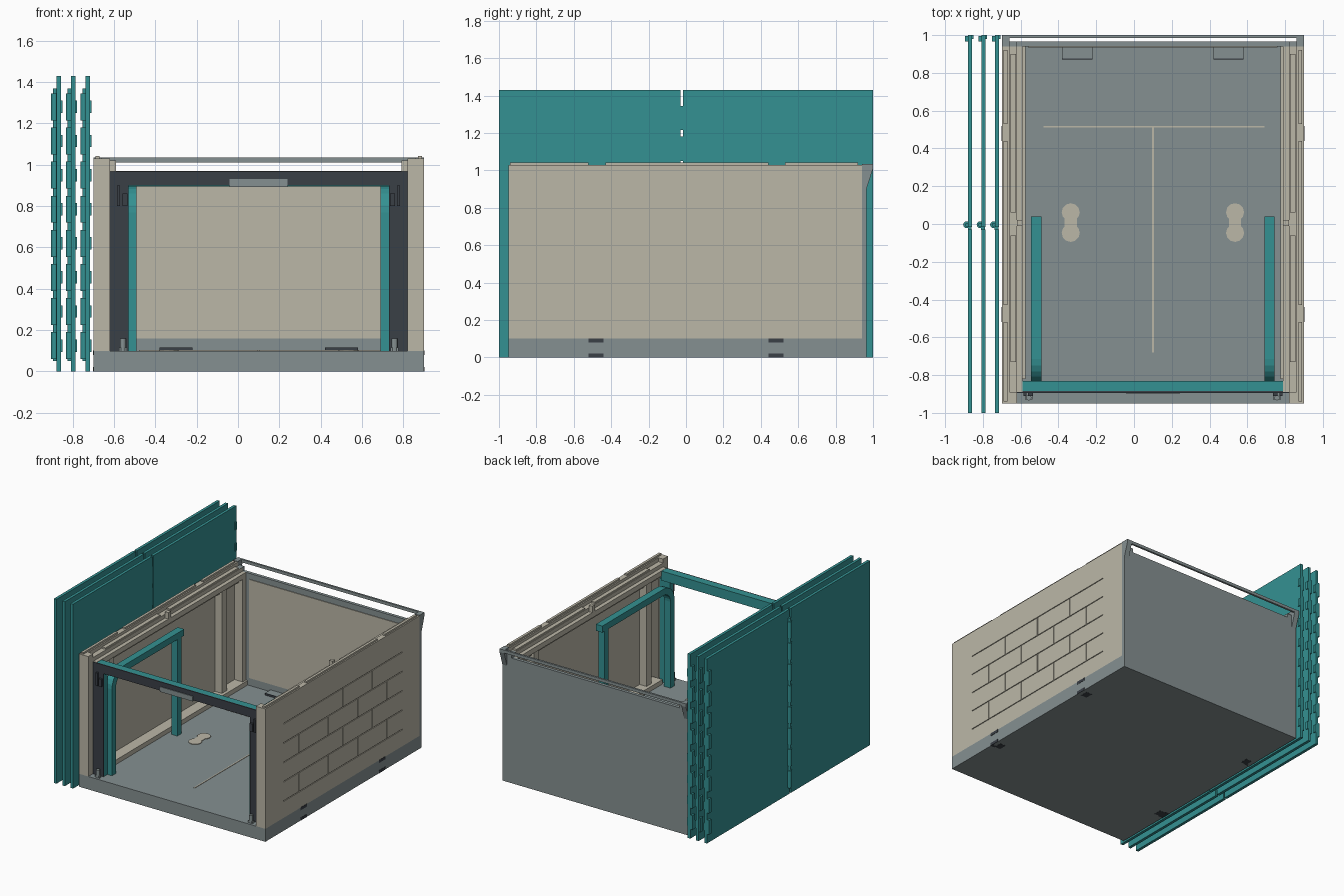
import bpy, bmesh, math
from mathutils import Matrix, Vector

cube = bpy.data.objects.get("Cube")
if cube:
    bpy.data.objects.remove(cube, do_unlink=True)


def material(name, rgb):
    m = bpy.data.materials.new(name)
    m.use_nodes = True
    m.diffuse_color = (*rgb, 1)
    m.node_tree.nodes["Principled BSDF"].inputs["Base Color"].default_value = (*rgb, 1)
    return m


TAN = material("warm tan", (0.50, 0.475, 0.39))
GREY = material("concrete grey", (0.235, 0.28, 0.285))
TEAL = material("teal", (0.034, 0.283, 0.287))
DARK = material("charcoal", (0.042, 0.05, 0.062))
MID = 0.10   # the room's own centre line in x


def finish(name, bm, mat):
    bmesh.ops.recalc_face_normals(bm, faces=bm.faces[:])
    me = bpy.data.meshes.new(name)
    bm.to_mesh(me)
    bm.free()
    me.materials.append(mat)
    ob = bpy.data.objects.new(name, me)
    bpy.context.collection.objects.link(ob)
    return ob


def add_box(bm, x, y, z):
    size = Vector((abs(x[1] - x[0]), y[1] - y[0], z[1] - z[0]))
    centre = Vector((sum(x), sum(y), sum(z))) / 2
    bmesh.ops.create_cube(bm, size=1, matrix=Matrix.Translation(centre) @ Matrix.Diagonal((*size, 1)))


def add_cyl(bm, centre, r, h, seg=16):
    bmesh.ops.create_cone(bm, cap_ends=True, segments=seg, radius1=r, radius2=r,
                          depth=h, matrix=Matrix.Translation(centre))


def boxes(name, mat, *items):
    bm = bmesh.new()
    for it in items:
        add_box(bm, *it)
    return finish(name, bm, mat)


def flip(x):
    return tuple(sorted(2 * MID - v for v in x))


def pair(name, mat, *items):
    """Boxes given on the -x side, repeated on the other side of the room."""
    boxes("right_" + name, mat, *items)
    boxes("left_" + name, mat, *[(flip(x), y, z) for x, y, z in items])


def prism(name, mat, outline, x):
    """Extrude a (y, z) outline along x."""
    bm = bmesh.new()
    f = bm.faces.new([bm.verts.new((x[0], y, z)) for y, z in outline])
    ext = bmesh.ops.extrude_face_region(bm, geom=[f])
    moved = [v for v in ext["geom"] if isinstance(v, bmesh.types.BMVert)]
    bmesh.ops.translate(bm, verts=moved, vec=(x[1] - x[0], 0, 0))
    return finish(name, bm, mat)


# Floor slab and its side clips
boxes("floor_slab", GREY, ((-0.70, 0.90), (-0.95, 0.965), (0, 0.10)))
clips = []
for c in (-0.48, 0.48):
    for z in ((-0.0, 0.022), (0.08, 0.102)):
        clips.append(((-0.702, -0.66), (c - 0.04, c + 0.04), z))
pair("floor_clips", DARK, *clips)
pair("floor_feet", DARK, *[((-0.67, -0.62), (c - 0.03, c + 0.03), (-0.001, 0.01)) for c in (-0.48, 0.48)])

# Floor markings and fittings
boxes("floor_lines", TAN, ((-0.48, 0.69), (0.51, 0.52), (0.10, 0.103)),
      ((0.095, 0.105), (-0.68, 0.51), (0.10, 0.103)))
for side, x in (("right", -0.335), ("left", 0.535)):
    bm = bmesh.new()
    for y in (-0.047, 0.062):
        add_cyl(bm, (x, y, 0.102), 0.048, 0.005, 12)
    add_box(bm, (x - 0.032, x + 0.032), (-0.03, 0.04), (0.10, 0.1043))
    finish(side + "_floor_pad", bm, TAN)
pair("wheel_stop", GREY, ((-0.38, -0.22), (0.875, 0.94), (0.10, 0.115)))
pair("wheel_stop_face", DARK, ((-0.38, -0.22), (0.872, 0.875), (0.10, 0.115)))

# Side walls with shallow brick joints cut in the outer face
for side, sgn in (("right", -1), ("left", 1)):
    def mx(a, b):
        return (a, b) if sgn < 0 else flip((a, b))
    wall = boxes(side + "_wall", TAN, (mx(-0.70, -0.66), (-0.95, 0.94), (0.10, 1.03)))
    cut = bmesh.new()
    groove = mx(-0.71, -0.694)
    rows, step, brick = 5, 0.15, 0.36
    for r in range(rows):
        z = 0.23 + r * step
        add_box(cut, groove, (-0.73, 0.73), (z - 0.003, z + 0.003))
    cutter = finish(side + "_joint_cutter", cut, TAN)
    cut = bmesh.new()
    for r in range(rows - 1):
        z = 0.23 + r * step
        y = -0.54 + (r % 2) * brick / 2
        while y < 0.7:
            add_box(cut, groove, (y - 0.003, y + 0.003), (z + 0.001, z + step - 0.001))
            y += brick
    upright = finish(side + "_upright_cutter", cut, TAN)
    for c in (cutter, upright):
        c.hide_render = True
        c.hide_set(True)
        mod = wall.modifiers.new("joints", "BOOLEAN")
        mod.operation, mod.object, mod.solver = "DIFFERENCE", c, "EXACT"

# Wall frames: end posts, studs, sill, top rails and locating ridges
pair("wall_frame", TAN,
     ((-0.66, -0.62), (-0.95, -0.89), (0.10, 1.03)),
     ((-0.66, -0.575), (-0.82, 0.94), (0.10, 0.135)),
     ((-0.66, -0.62), (-0.89, 0.94), (0.90, 1.0)),
     ((-0.62, -0.59), (-0.89, 0.94), (0.93, 0.97)),
     ((-0.66, -0.60), (-0.72, -0.66), (0.13, 0.94)),
     ((-0.66, -0.60), (0.66, 0.72), (0.13, 0.94)),
     ((-0.66, -0.59), (0.90, 0.94), (0.13, 0.97)),
     ((-0.62, -0.59), (-0.01, 0.02), (0.97, 1.02)))
pair("wall_top_ridges", TAN, *[((-0.69, -0.67), y, (1.03, 1.043))
                               for y in ((-0.94, -0.52), (-0.43, 0.44), (0.53, 0.92))])
pair("wall_top_strips", TAN, *[((-0.655, -0.625), y, (1.0, 1.012))
                               for y in ((-0.73, -0.06), (0.06, 0.90))])

# Back wall with inset panel, rail and brackets
boxes("back_wall", GREY, ((-0.70, 0.90), (0.94, 0.965), (0.10, 0.97)))
boxes("back_panel", TAN, ((-0.56, 0.76), (0.935, 0.94), (0.16, 0.925)))
boxes("back_rail", GREY, ((-0.70, 0.90), (0.985, 1.0), (1.012, 1.035)))
bracket = [(0.94, 0.90), (0.965, 0.90), (1.0, 1.01), (1.0, 1.035), (0.94, 1.035)]
for side, x in (("right", (-0.70, -0.66)), ("left", (0.86, 0.90))):
    prism(side + "_rail_bracket", GREY, bracket, x)
pair("rail_block", GREY, ((-0.66, -0.62), (0.91, 0.965), (0.97, 1.0)))

# Door frame: teal body with a charcoal front
boxes("door_beam", TEAL, ((-0.595, 0.795), (-0.885, -0.83), (0.895, 0.968)))
boxes("door_beam_front", DARK, ((-0.62, 0.82), (-0.894, -0.885), (0.90, 0.968)))
pair("door_post", TEAL, ((-0.62, -0.53), (-0.885, -0.845), (0.10, 0.90)))
pair("door_post_front", DARK, ((-0.62, -0.53), (-0.894, -0.885), (0.10, 0.90)))
boxes("door_opener", GREY, ((-0.04, 0.24), (-0.899, -0.84), (0.893, 0.932)))
pair("door_bracket", DARK,
     ((-0.585, -0.57), (-0.91, -0.89), (0.80, 0.90)),
     ((-0.56, -0.535), (-0.91, -0.89), (0.80, 0.86)))
for side, x in (("right", -0.557), ("left", 0.757)):
    bm = bmesh.new()
    add_cyl(bm, (x, -0.92, 0.13), 0.014, 0.06, 12)
    add_box(bm, (x - 0.02, x + 0.02), (-0.93, -0.91), (0.10, 0.115))
    finish(side + "_door_roller", bm, GREY)

# Door tracks: upright, bend, level run and rear support
steps = 6
outer, inner = 0.13, 0.08
arc = [(math.cos(i * math.pi / 2 / steps), math.sin(i * math.pi / 2 / steps)) for i in range(steps + 1)]
cy, cz = -0.845 + outer, 0.90 - outer
track = [(-0.845, 0.10)] + [(cy - outer * c, cz + outer * s) for c, s in arc] + [(0.04, 0.90)]
track += [(0.04, 0.85)] + [(cy - inner * c, cz + inner * s) for c, s in reversed(arc)] + [(-0.795, 0.10)]
for side, x in (("right", (-0.545, -0.49)), ("left", (0.69, 0.745))):
    prism(side + "_door_track", TEAL, track, x)
pair("track_support", TEAL, ((-0.542, -0.493), (-0.04, 0.01), (0.10, 0.86)))

# Three folding panels beside the room, each with a central hinge and edge clips
pitch = 0.165
for n, x in enumerate((-0.868, -0.797, -0.726)):
    boxes(f"folding_panel_{n + 1}", TEAL,
          ((x - 0.011, x + 0.011), (-1.0, -0.029), (0, 1.43)),
          ((x - 0.011, x + 0.011), (-0.015, 1.0), (0, 1.43)))
    bm = bmesh.new()
    add_cyl(bm, (x - 0.017, -0.004, 0.71), 0.010, 1.32, 12)
    for k in range(8):
        z = 0.125 + k * pitch
        add_cyl(bm, (x - 0.018, -0.004, z), 0.018, 0.13, 12)
        add_box(bm, (x - 0.012, x + 0.008), (-0.032, -0.01), (z - 0.065, z + 0.065))
        # edge clips
        add_box(bm, (x - 0.026, x - 0.010), (0.965, 0.995), (z - 0.055, z + 0.055))
        add_box(bm, (x + 0.010, x + 0.018), (0.98, 1.0), (z - 0.03, z + 0.03))
    finish(f"panel_hinge_{n + 1}", bm, TEAL)
